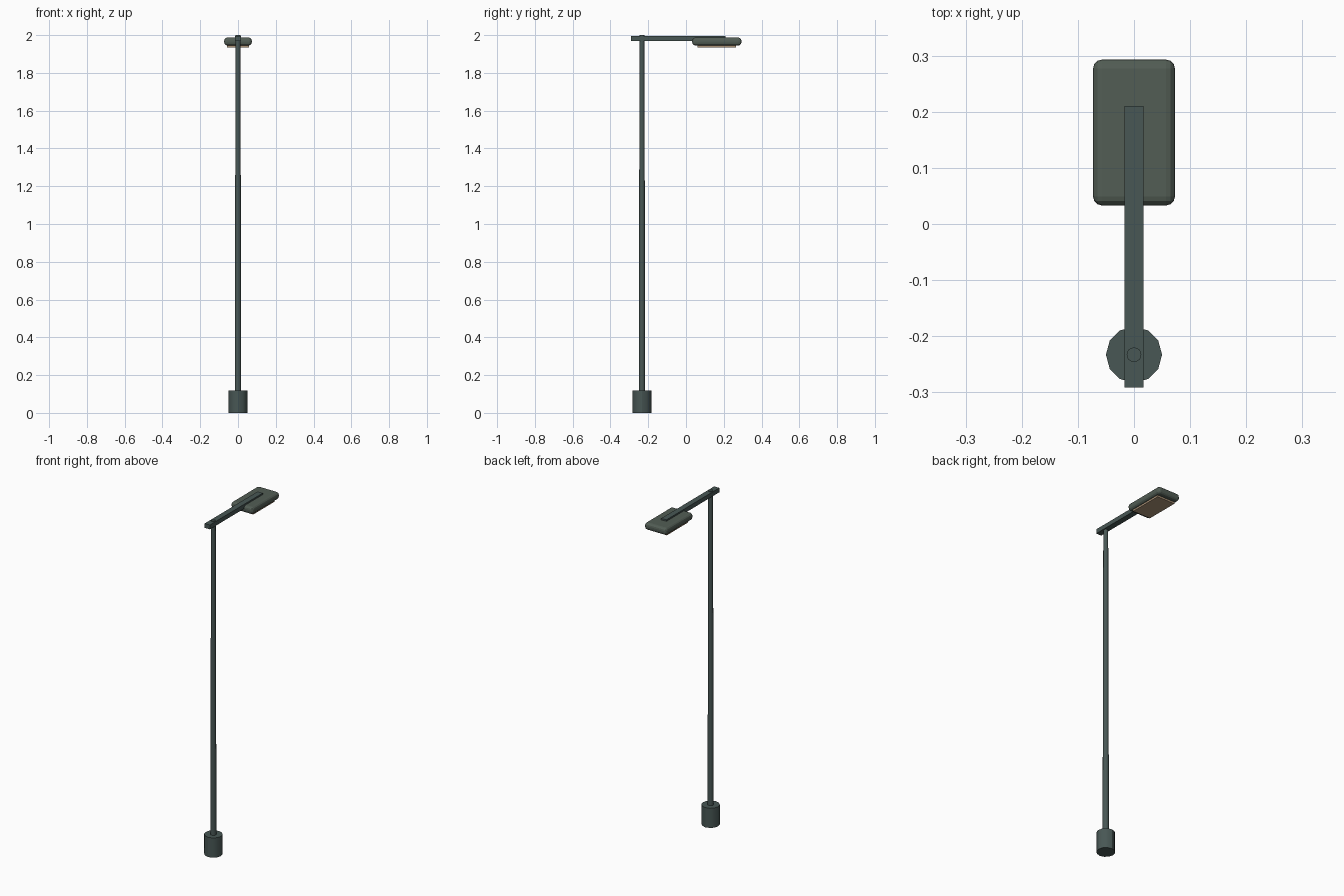
import bpy

if "Cube" in bpy.data.objects:
    bpy.data.objects.remove(bpy.data.objects["Cube"])

POLE_Y = -0.233


def material(name, color):
    m = bpy.data.materials.new(name)
    m.diffuse_color = (*color, 1)
    m.use_nodes = True
    m.node_tree.nodes["Principled BSDF"].inputs["Base Color"].default_value = m.diffuse_color
    return m


metal = material("dark_metal", (0.065, 0.095, 0.09))
casing = material("casing_metal", (0.085, 0.11, 0.09))
glow = material("lens_glass", (0.42, 0.30, 0.19))


def box(name, lo, hi, mat, bevel=0, segments=3):
    bpy.ops.mesh.primitive_cube_add(size=1, location=[(a + b) / 2 for a, b in zip(lo, hi)])
    o = bpy.context.object
    o.name = name
    o.scale = [b - a for a, b in zip(lo, hi)]
    bpy.ops.object.transform_apply(location=False, rotation=False, scale=True)
    o.data.materials.append(mat)
    if bevel:
        mod = o.modifiers.new("rounded_edges", 'BEVEL')
        mod.width = bevel
        mod.segments = segments
    return o


def post(name, r_bottom, r_top, z0, z1, sides, mat):
    bpy.ops.mesh.primitive_cone_add(vertices=sides, radius1=r_bottom, radius2=r_top,
                                    depth=z1 - z0, location=(0, POLE_Y, (z0 + z1) / 2))
    o = bpy.context.object
    o.name = name
    o.data.materials.append(mat)
    bpy.ops.object.shade_smooth_by_angle()
    return o


# Footing and slightly tapered pole
post("base", 0.05, 0.05, 0, 0.118, 12, metal)
post("pole", 0.017, 0.013, 0.1, 2.0, 16, metal)

# Horizontal arm carrying the lamp
box("arm", (-0.017, -0.291, 1.97), (0.017, 0.21, 1.996), metal)

# Rounded lamp housing with the lens set below it
box("lamp_head", (-0.073, 0.033, 1.945), (0.073, 0.293, 1.987), casing, 0.016)
box("lens", (-0.058, 0.062, 1.935), (0.058, 0.264, 1.955), glow)
